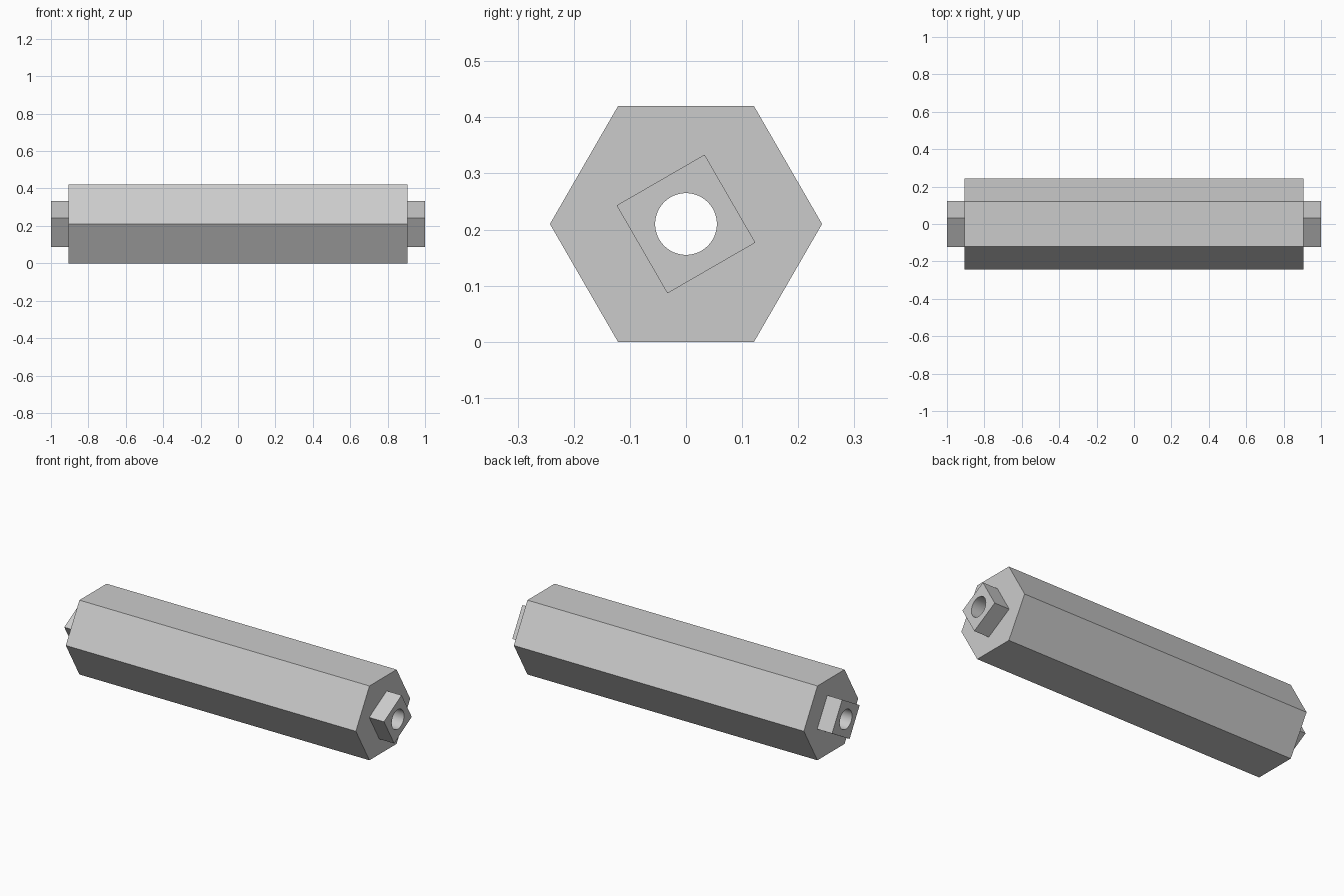
import bpy
import math
from mathutils import Matrix

if "Cube" in bpy.data.objects:
    bpy.data.objects.remove(bpy.data.objects["Cube"], do_unlink=True)

AXIS_Z = 0.21

grey = bpy.data.materials.new("plain grey")
grey.use_nodes = True
colour = (0.6, 0.6, 0.6, 1)
grey.diffuse_color = colour
grey.node_tree.nodes["Principled BSDF"].inputs["Base Color"].default_value = colour


def prism(name, sides, radius, length, corner_angle):
    """Prism along x, with one corner at corner_angle from +y towards +z."""
    bpy.ops.mesh.primitive_cylinder_add(vertices=sides, radius=radius, depth=length)
    obj = bpy.context.object
    obj.name = name
    # The cylinder's first corner lies on +y; stand its axis along x, then spin
    turn = Matrix.Rotation(math.radians(corner_angle), 4, "X")
    lay = Matrix.Rotation(math.radians(90), 4, "Y")
    obj.data.transform(Matrix.Translation((0, 0, AXIS_Z)) @ turn @ lay)
    obj.data.materials.append(grey)
    return obj


def combine(target, tool, operation):
    mod = target.modifiers.new(operation.title(), "BOOLEAN")
    mod.operation = operation
    mod.solver = "EXACT"
    mod.object = tool
    bpy.context.view_layer.objects.active = target
    bpy.ops.object.modifier_apply(modifier=mod.name)
    bpy.data.objects.remove(tool, do_unlink=True)


# Hexagonal bar with a square drive peg on each end
bar = prism("hexagonal_bar", 6, 0.2425, 1.814, 0)
combine(bar, prism("square_pegs", 4, 0.128, 2.0, 75), "UNION")

# Round bore through the whole length
combine(bar, prism("bore_cutter", 64, 0.055, 2.4, 0), "DIFFERENCE")

bpy.ops.object.select_all(action="DESELECT")
bar.select_set(True)
bpy.context.view_layer.objects.active = bar
bpy.ops.object.shade_smooth_by_angle(angle=math.radians(30))
